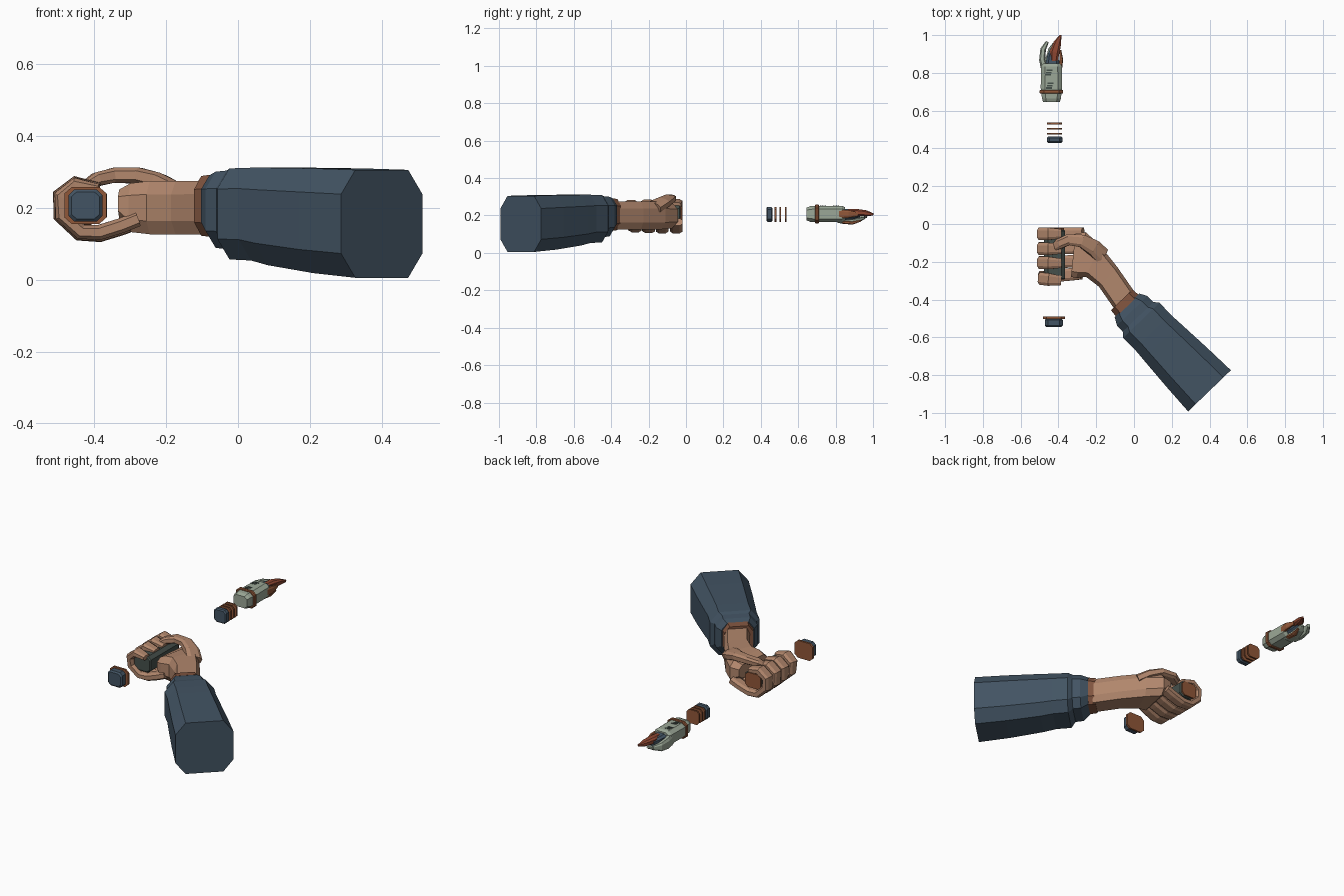
import bpy, bmesh, math
from mathutils import Vector as V

if "Cube" in bpy.data.objects:
    bpy.data.objects.remove(bpy.data.objects["Cube"], do_unlink=True)


def material(name, r, g, b):
    m = bpy.data.materials.new(name)
    m.use_nodes = True
    m.diffuse_color = (r, g, b, 1)
    m.node_tree.nodes["Principled BSDF"].inputs["Base Color"].default_value = (r, g, b, 1)
    return m


SKIN = material("skin", .44, .24, .15)
CUFF = material("cuff brown", .22, .09, .05)
CLOTH = material("slate blue", .055, .088, .125)
COPPER = material("copper", .28, .095, .04)
SAGE = material("sage", .33, .39, .31)
RUST = material("rust red", .26, .06, .03)
DARK = material("dark grey green", .06, .08, .07)
X, Y, Z = V((1, 0, 0)), V((0, 1, 0)), V((0, 0, 1))


def octagon(c, u, v, hu, hv, cu=.6, cv=.6):
    """Ring of eight points; cu and cv give the flat share of each side."""
    corners = [(1, -cv), (1, cv), (cu, 1), (-cu, 1), (-1, cv), (-1, -cv), (-cu, -1), (cu, -1)]
    return [V(c) + u * (a * hu) + v * (b * hv) for a, b in corners]


def loft(name, rings, mat):
    bm = bmesh.new()
    loops = [[bm.verts.new(p) for p in r] for r in rings]
    n = len(loops[0])
    for a, b in zip(loops, loops[1:]):
        for i in range(n):
            bm.faces.new((a[i], a[(i + 1) % n], b[(i + 1) % n], b[i]))
    bm.faces.new(loops[0])
    bm.faces.new(loops[-1][::-1])
    bmesh.ops.recalc_face_normals(bm, faces=bm.faces)
    me = bpy.data.meshes.new(name)
    bm.to_mesh(me)
    bm.free()
    me.materials.append(mat)
    ob = bpy.data.objects.new(name, me)
    bpy.context.collection.objects.link(ob)
    return ob


def limb(name, path, sizes, side, mat, cut=.55):
    """Faceted tube along a path, sized (side, other) at each point."""
    pts = [V(p) for p in path]
    rings = []
    for i, p in enumerate(pts):
        t = (pts[min(i + 1, len(pts) - 1)] - pts[max(i - 1, 0)]).normalized()
        v = t.cross(side).normalized()
        rings.append(octagon(p, v.cross(t), v, *sizes[i], cut, cut))
    return loft(name, rings, mat)


def block(name, x, y0, y1, z, hx, hz, mat, bevel=0, cut=.65):
    """Octagonal block lying along y with optional tapered ends."""
    steps = [(y0, bevel), (y0 + bevel, 0), (y1 - bevel, 0), (y1, bevel)] if bevel else [(y0, 0), (y1, 0)]
    return loft(name, [octagon((x, y, z), X, Z, hx - b, hz - b, cut, cut) for y, b in steps], mat)


# Sleeve: folds near the cuff, widening to the open end
ORIGIN, AXIS, ACROSS = V((-.034, -.434, 0)), V((.695, -.72, 0)), V((.72, .695, 0))


def arm_ring(a, hw, lo, hi, cu=.65, cv=.55):
    return octagon(ORIGIN + AXIS * a + Z * (lo + hi) / 2, ACROSS, Z, hw, (hi - lo) / 2, cu, cv)


loft("sleeve", [arm_ring(*s) for s in [
    (-.005, .09, .12, .29), (.035, .112, .088, .3), (.08, .113, .085, .303),
    (.105, .134, .056, .309), (.19, .132, .053, .311), (.26, .137, .04, .311),
    (.45, .149, .018, .309), (.624, .157, .005, .305)]], CLOTH)
loft("cuff", [arm_ring(*s) for s in [(-.045, .079, .122, .288), (0, .083, .118, .292)]], CUFF)

# Wrist and palm, turning toward the grip
palm = []
for c, u, hw, lo, hi in [((-.05, -.405), (.74, .67), .07, .125, .275),
                         ((-.137, -.28), (.69, .73), .071, .126, .274),
                         ((-.218, -.195), (.4, .92), .092, .126, .274),
                         ((-.28, -.165), (.2, .98), .124, .132, .268),
                         ((-.322, -.165), (.1, .99), .115, .172, .25)]:
    palm.append(octagon((*c, (lo + hi) / 2), V((*u, 0)).normalized(), Z, hw, (hi - lo) / 2, .75, .5))
loft("wrist_and_palm", palm, SKIN)

# Four fingers curling under, around and back over the grip
CURL = [(-.27, .165), (-.32, .145), (-.385, .125), (-.44, .128), (-.494, .178),
        (-.495, .235), (-.452, .267), (-.385, .255)]
for name, y, scale, slant in [("index_finger", -.052, 1, 0), ("middle_finger", -.125, 1, -.008),
                              ("ring_finger", -.196, .98, -.012), ("little_finger", -.26, .93, -.04)]:
    path = [(-.42 + (x + .42) * scale, y + slant * i / 7, .205 + (z - .205) * scale)
            for i, (x, z) in enumerate(CURL)]
    limb(name, path, [(.033, .021)] * 7 + [(.025, .014)], Y, SKIN)

# Thumb arching over the top
limb("thumb", [(-.17, -.17, .245), (-.215, -.125, .27), (-.275, -.09, .289), (-.345, -.082, .29),
               (-.395, -.105, .278), (-.425, -.125, .262)],
     [(.045, .025), (.042, .024), (.034, .022), (.03, .021), (.027, .019), (.018, .012)], Y, SKIN)

# Grip held in the hand
GX, GZ = -.42, .206
block("grip", GX, -.295, -.03, GZ, .056, .048, DARK, .006)
block("grip_rear_cap", GX, -.034, -.022, GZ, .05, .043, COPPER)

# Separated pommel in front
block("pommel", GX - .004, -.546, -.5, GZ, .047, .045, CLOTH, .008)
block("pommel_plate", GX - .004, -.503, -.491, GZ, .059, .051, COPPER)

# Separated collar and spacer discs behind the hand
block("collar", GX, .43, .462, GZ, .041, .04, CLOTH, .006)
for i, y in enumerate((.474, .5, .528)):
    block("spacer_disc_%d" % (i + 1), GX, y, y + .009, GZ, .04, .04, COPPER)

# Head housing with band and vents
HX, HZ = -.437, .208
loft("head_housing", [octagon((HX, y, HZ), X, Z, hx, hz) for y, hx, hz in [
    (.645, .044, .034), (.665, .05, .042), (.72, .057, .044), (.835, .055, .044), (.85, .045, .036)]], SAGE)
block("head_band", HX, .69, .71, HZ, .062, .051, COPPER, .004)
for i, (x, y) in enumerate([(-.45, .73), (-.455, .80)]):
    for k in range(3):
        block("vent_%d_%d" % (i + 1, k + 1), x + .004 * k, y - .014 + .012 * k, y - .006 + .012 * k,
              HZ + .044, .015, .002, DARK)

# Head core, claws and spike
loft("head_core", [octagon((x, y, HZ - .003), X, Z, hx, hz) for x, y, hx, hz in [
    (-.435, .82, .04, .034), (-.43, .89, .03, .026), (-.425, .93, .018, .015)]], CLOTH)
limb("side_claw", [(-.472, .82, .2), (-.486, .87, .198), (-.481, .925, .196), (-.459, .965, .198)],
     [(.02, .036), (.016, .032), (.015, .024), (.008, .01)], X, SAGE)
limb("lower_claw", [(-.44, .81, .172), (-.44, .87, .17), (-.43, .925, .176), (-.42, .955, .188)],
     [(.034, .013), (.03, .013), (.022, .011), (.01, .006)], X, SAGE)
limb("lower_prong", [(-.42, .835, .165), (-.418, .89, .16), (-.41, .935, .172)],
     [(.014, .009), (.014, .009), (.006, .004)], X, COPPER)
limb("side_prong", [(-.392, .82, .208), (-.385, .87, .208), (-.39, .92, .206)],
     [(.011, .024), (.01, .02), (.005, .01)], X, COPPER)
limb("spike", [(-.425, .85, .218), (-.42, .91, .216), (-.405, .96, .212), (-.388, 1.0, .206)],
     [(.018, .016), (.026, .019), (.02, .016), (.004, .006)], X, RUST)
